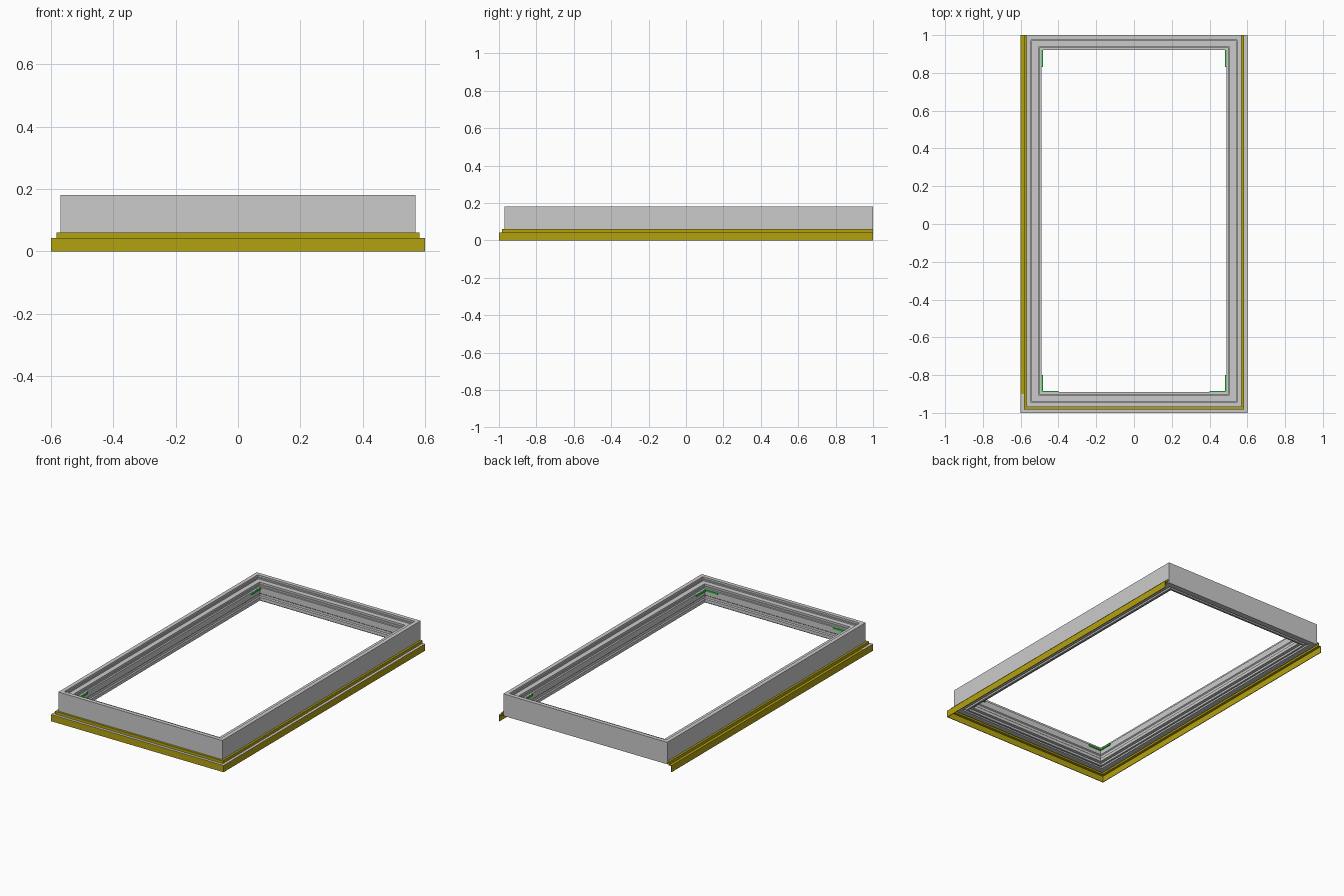
import bpy, bmesh

if "Cube" in bpy.data.objects:
    bpy.data.objects.remove(bpy.data.objects["Cube"])

# Outer wall rectangle of the frame
X, Y0, Y1 = 0.57, -0.97, 1.0


def material(name, color):
    m = bpy.data.materials.new(name)
    m.diffuse_color = color
    m.use_nodes = True
    m.node_tree.nodes["Principled BSDF"].inputs["Base Color"].default_value = m.diffuse_color
    return m


yellow = material("yellow", (0.45, 0.36, 0.005, 1))
green = material("green", (0.03, 0.6, 0.05, 1))


def sweep(name, profile, path, closed, mat=None):
    """Mitred sweep: path(d, k) gives the xy of corner k at inset d."""
    bm = bmesh.new()
    rings = [[bm.verts.new((*path(d, k), z)) for d, z in profile] for k in range(4)]
    n = len(profile)
    for k in range(4 if closed else 3):
        a, b = rings[k], rings[(k + 1) % 4]
        for i in range(n):
            j = (i + 1) % n
            bm.faces.new((a[i], a[j], b[j], b[i]))
    if not closed:
        bm.faces.new(rings[0])
        bm.faces.new(rings[-1])
    bmesh.ops.recalc_face_normals(bm, faces=bm.faces[:])
    return finish(name, bm, mat)


def finish(name, bm, mat=None):
    me = bpy.data.meshes.new(name)
    bm.to_mesh(me)
    bm.free()
    ob = bpy.data.objects.new(name, me)
    bpy.context.collection.objects.link(ob)
    if mat:
        me.materials.append(mat)
    return ob


def box(name, x0, x1, y0, y1, z0, z1, mat=None):
    bm = bmesh.new()
    bmesh.ops.create_cube(bm, size=1)
    for v in bm.verts:
        v.co = ((x0 + x1) / 2 + v.co.x * (x1 - x0),
                (y0 + y1) / 2 + v.co.y * (y1 - y0),
                (z0 + z1) / 2 + v.co.z * (z1 - z0))
    return finish(name, bm, mat)


def frame_path(d, k):
    return [(-X + d, Y1 - d), (-X + d, Y0 + d), (X - d, Y0 + d), (X - d, Y1 - d)][k]


def skirt_path(d, k):
    return [(-X + d, Y1), (-X + d, Y0 + d), (X - d, Y0 + d), (X - d, Y1)][k]


# Outer cladding wall
sweep("outer_frame", [(0, .042), (0, .18), (.025, .18), (.025, .168),
                      (.020, .168), (.020, .042)], frame_path, True)

# Stepped inner sash with a groove in its inner face and underside
sweep("inner_sash", [(.020, .042), (.020, .166), (.029, .166), (.029, .156),
                     (.033, .156), (.033, .160), (.064, .160), (.064, .148),
                     (.069, .148), (.069, .138), (.080, .138), (.080, .100),
                     (.074, .095), (.074, .080), (.080, .075), (.080, .055),
                     (.060, .055), (.060, .042), (.048, .042), (.048, .054),
                     (.036, .054), (.036, .042)], frame_path, True)

# Yellow stepped flashing around the left, front and right
sweep("flashing", [(.018, .060), (-.013, .060), (-.013, .042), (-.030, .042),
                   (-.030, 0), (-.026, 0), (-.026, .038), (-.009, .038),
                   (-.009, .056), (.018, .056)], skirt_path, False, yellow)

# Grey cover strips on the lower ledge, front and right
box("ledge_strip_right", .583, .5995, -.9995, Y1, .0415, .0428)
box("ledge_strip_front", -.5995, .583, -.9995, -.983, .0415, .0428)
box("ledge_strip_left", -.5995, -.583, -.983, -.90, .0415, .0428)

# Green corner clips on the inner wall
xi, yf = X - .08, Y0 + .08
for side, s in (("left", -1), ("right", 1)):
    xs = sorted((s * (xi - .007), s * (xi + .002)))
    box("back_clip_" + side, *xs, .83, .92, .126, .137, green)
    box("front_clip_" + side, *xs, yf, yf + .09, .126, .137, green)
    xs = sorted((s * (xi - .09), s * xi))
    box("front_cross_clip_" + side, *xs, yf - .002, yf + .006, .126, .137, green)
